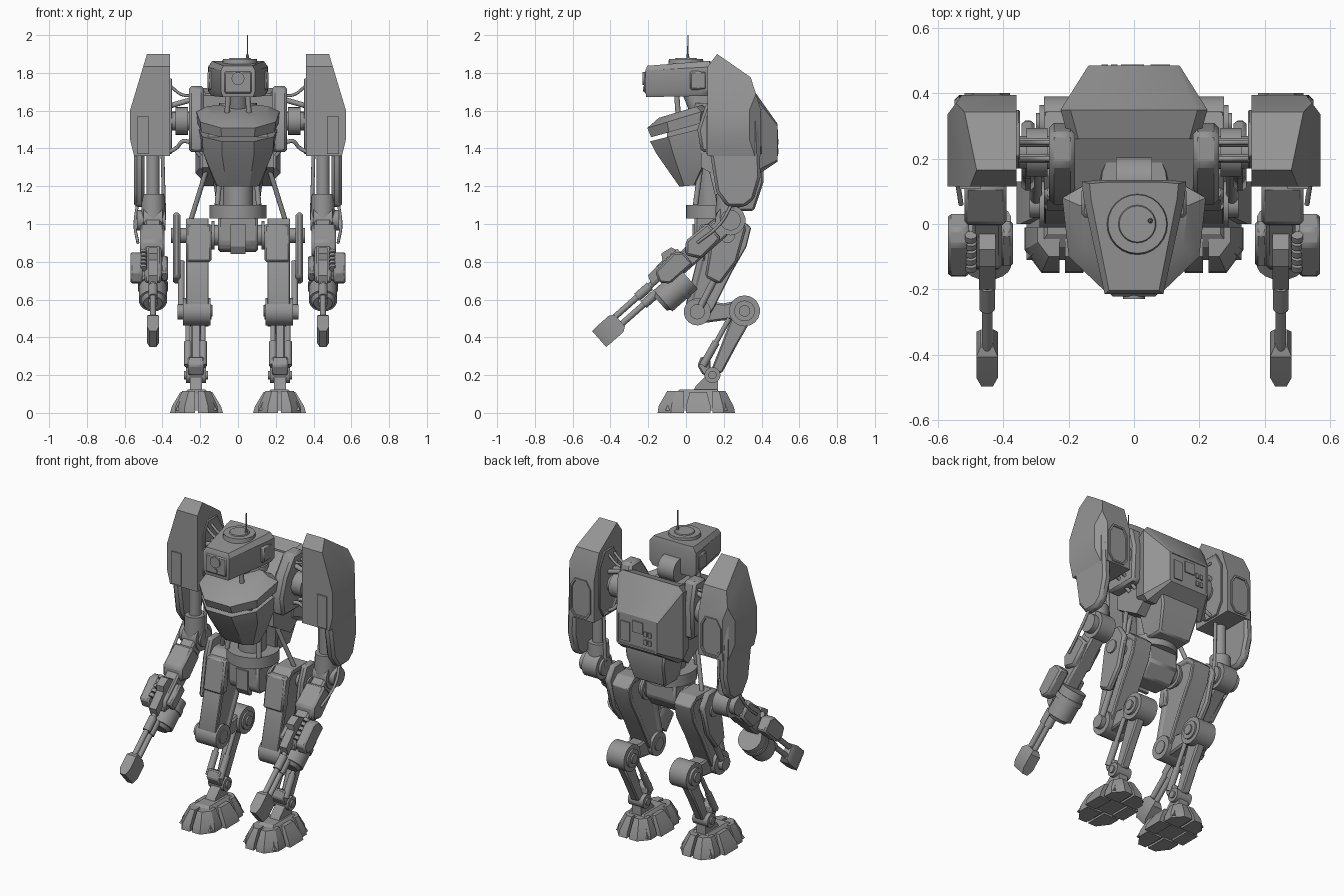
import bpy, bmesh, math
from mathutils import Vector

if "Cube" in bpy.data.objects:
    bpy.data.objects.remove(bpy.data.objects["Cube"])

grey = bpy.data.materials.new("armor_grey")
grey.use_nodes = True
grey.diffuse_color = (0.3, 0.3, 0.3, 1)
grey.node_tree.nodes["Principled BSDF"].inputs["Base Color"].default_value = (0.3, 0.3, 0.3, 1)


def finish(name, bm, sym=False, bevel=0, cuts=(), inset=None):
    """Trim by planes, sink panels, then turn the bmesh into an object."""
    for co, no in cuts:
        geom = bm.verts[:] + bm.edges[:] + bm.faces[:]
        res = bmesh.ops.bisect_plane(bm, geom=geom, plane_co=co, plane_no=no, clear_outer=True)
        edges = [e for e in res["geom_cut"] if isinstance(e, bmesh.types.BMEdge)]
        bmesh.ops.holes_fill(bm, edges=edges, sides=0)
    bmesh.ops.recalc_face_normals(bm, faces=bm.faces)
    if inset:
        rule, width, depth = inset
        faces = [f for f in bm.faces if rule(f.normal)]
        bmesh.ops.inset_individual(bm, faces=faces, thickness=width, depth=0)
        bmesh.ops.inset_individual(bm, faces=faces, thickness=abs(depth) * 0.5, depth=depth)
    me = bpy.data.meshes.new(name)
    bm.to_mesh(me)
    bm.free()
    me.materials.append(grey)
    ob = bpy.data.objects.new(name, me)
    bpy.context.collection.objects.link(ob)
    bpy.ops.object.select_all(action='DESELECT')
    ob.select_set(True)
    bpy.context.view_layer.objects.active = ob
    bpy.ops.object.shade_smooth_by_angle(angle=math.radians(30))
    if bevel:
        b = ob.modifiers.new("bevel", 'BEVEL')
        b.width, b.segments = bevel, 1
    if sym:
        ob.modifiers.new("mirror", 'MIRROR')


def loft(name, rings, **kw):
    bm = bmesh.new()
    vs = [[bm.verts.new(p) for p in r] for r in rings]
    n = len(vs[0])
    for a, b in zip(vs, vs[1:]):
        for i in range(n):
            bm.faces.new((a[i], a[(i + 1) % n], b[(i + 1) % n], b[i]))
    bm.faces.new(vs[0])
    bm.faces.new(vs[-1])
    finish(name, bm, **kw)


def rect(x0, x1, y0, y1, z):
    return [(x0, y0, z), (x1, y0, z), (x1, y1, z), (x0, y1, z)]


def box(name, x, y, z, **kw):
    loft(name, [rect(*x, *y, z[0]), rect(*x, *y, z[1])], **kw)


def side(name, pts, x0, x1, **kw):
    """Side (y, z) profile pushed along x."""
    loft(name, [[(x, y, z) for y, z in pts] for x in (x0, x1)], **kw)


def rod(name, p, q, r, r2=None, n=18, sym=True):
    p, q = Vector(p), Vector(q)
    bm = bmesh.new()
    bmesh.ops.create_cone(bm, cap_ends=True, segments=n, radius1=r,
                          radius2=r if r2 is None else r2, depth=(q - p).length)
    bm.transform((q - p).to_track_quat('Z', 'Y').to_matrix().to_4x4())
    bmesh.ops.translate(bm, verts=bm.verts, vec=(p + q) / 2)
    finish(name, bm, sym)


def axle(name, x0, x1, y, z, r, **kw):
    rod(name, (x0, y, z), (x1, y, z), r, **kw)


def cable(name, pts, r=0.008):
    for s, tag in ((1, "left"), (-1, "right")):
        cu = bpy.data.curves.new(name, 'CURVE')
        cu.dimensions, cu.bevel_depth, cu.bevel_resolution, cu.resolution_u = '3D', r, 2, 6
        sp = cu.splines.new('BEZIER')
        sp.bezier_points.add(len(pts) - 1)
        for bp, (x, y, z) in zip(sp.bezier_points, pts):
            bp.co = (s * x, y, z)
            bp.handle_left_type = bp.handle_right_type = 'AUTO'
        cu.materials.append(grey)
        bpy.context.collection.objects.link(bpy.data.objects.new(f"{tag}_{name}", cu))


def outline(half, z, tilt=0.0, sx=1, sy=1):
    """Symmetric plan outline from its +x half, optionally tilted up to the rear."""
    full = [(x * sx, y * sy) for x, y in half]
    full += [(-x, y) for x, y in reversed(full)]
    return [(x, y, z + tilt * (y + .2)) for x, y in full]


# Head
head = [(.09, -.215), (.155, .08), (.16, .13), (.1, .135)]
loft("head_shell", [outline(head, 1.672, .02, .88, .98), outline(head, 1.7, .02),
                    outline(head, 1.815, .05), outline(head, 1.838, .08, .85, .95)])
rod("head_hatch", (.01, .0, 1.84), (.01, .0, 1.874), .095, .09, 24, False)
rod("hatch_cap", (.01, .0, 1.87), (.01, .0, 1.88), .06, .055, 24, False)
rod("antenna", (.05, .01, 1.85), (.05, .01, 2.0), .004, .003, 8, False)
rod("antenna_base", (.05, .01, 1.87), (.05, .01, 1.9), .009, .006, 8, False)
box("face_plate", (-.075, .075), (-.222, -.2), (1.69, 1.81), bevel=.01)
rod("eye_lens", (0, -.23, 1.77), (0, -.21, 1.77), .034, n=20, sym=False)
rod("lower_lens", (0, -.228, 1.715), (0, -.21, 1.715), .014, n=12, sym=False)
box("ear_box", (.12, .161), (.02, .11), (1.71, 1.81), sym=True, bevel=.01)
axle("neck_drum", -.055, .055, .13, 1.7, .075, sym=False)
rod("neck", (0, .1, 1.55), (0, .03, 1.7), .06, .05, sym=False)
rod("neck_piston", (.06, -.04, 1.56), (.05, -.05, 1.7), .014)

# Chest
chest = [(.09, -.205), (.2, -.1), (.22, .08), (.15, .12)]
loft("chest_collar", [outline(chest, 1.455, .28, .97, .9), outline(chest, 1.51, .3),
                      outline(chest, 1.545, .3, .75, .7)])
hull = [(.06, -.035), (.11, -.01), (.12, .04), (.08, .05)]
loft("chest_hull", [outline(hull, 1.185, .08), outline([(.085, -.155), (.185, -.07), (.19, .13), (.13, .14)], 1.365, .1),
                    outline(chest, 1.435, .25, .95, .93)])
box("chest_gap", (-.16, .16), (-.1, .12), (1.4, 1.55))
rod("torso_collar", (0, .135, 1.5), (0, .135, 1.64), .12, .1, 24, False)

# Torso core, shoulder frames and rear pack
side("torso_core", [(.08, 1.3), (.08, 1.58), (.26, 1.68), (.36, 1.6), (.36, 1.3), (.25, 1.2)], -.19, .19)
side("shoulder_frame", [(.08, 1.38), (.06, 1.5), (.1, 1.62), (.18, 1.73), (.28, 1.73), (.31, 1.6), (.3, 1.38)],
     .18, .26, sym=True, bevel=.015)


def pack_ring(w, c, z0, z1, y):
    return [(-w, y, z0 + c), (-w, y, z1 - c), (c - w, y, z1), (w - c, y, z1),
            (w, y, z1 - c), (w, y, z0 + c), (w - c, y, z0), (c - w, y, z0)]


loft("rear_pack", [pack_ring(.2, .03, 1.27, 1.69, .26), pack_ring(.225, .03, 1.24, 1.72, .35),
                   pack_ring(.14, .01, 1.33, 1.53, .485)],
     inset=(lambda n: n.y > .9, .012, -.004))
box("pack_screen", (-.04, .03), (.478, .488), (1.43, 1.5))
for i in range(4):
    box("pack_button", (-.1 + i % 2 * .03, -.08 + i % 2 * .03), (.478, .489),
        (1.37 + i // 2 * .05, 1.4 + i // 2 * .05))
box("pack_switch_panel", (.05, .11), (.478, .488), (1.36, 1.48))
loft("lower_pack", [rect(-.11, .11, .22, .36, 1.07), rect(-.13, .13, .2, .41, 1.22),
                    rect(-.14, .14, .18, .41, 1.3)], bevel=.01)

# Waist and pelvis
rod("waist_column", (0, .14, 1.05), (0, .14, 1.3), .08, sym=False)
rod("waist_ring", (0, .15, 1.03), (0, .15, 1.1), .15, n=28, sym=False)
rod("waist_piston", (.11, .05, 1.1), (.09, .08, 1.32), .014)
rod("waist_strut", (.25, .2, 1.02), (.15, .12, 1.34), .013)
side("pelvis", [(.07, .86), (.045, .9), (.045, 1.04), (.26, 1.04), (.26, .93), (.2, .85)], -.105, .105, bevel=.012)
side("pelvis_keel", [(.035, .88), (.035, 1.0), (.08, 1.0), (.08, .84), (.06, .84)], -.04, .04)
axle("hip_axle", .08, .2, .18, .94, .055)
axle("hip_flange", .125, .14, .18, .94, .075)

# Shoulder pods
pod = [(.36, 1.36), (.55, 1.36), (.572, 1.45), (.572, 1.6), (.482, 1.9), (.36, 1.9)]
loft("shoulder_pod", [[(x, y, z) for x, z in pod] for y in (.115, .395)], sym=True,
     cuts=[((0, .165, 1.9), (0, .57, .82)), ((0, .34, 1.785), (0, .955, .3)),
           ((0, .165, 1.9), (0, -.8, .6)), ((.572, .335, 1.5), (.8, .6, 0))])
side("pod_inner_panel", [(.17, 1.44), (.17, 1.7), (.21, 1.77), (.3, 1.77), (.35, 1.68), (.35, 1.44), (.31, 1.37),
                         (.21, 1.37)], .35, .365, sym=True, bevel=.006, inset=(lambda n: n.x < -.9, .012, -.006))
loft("pod_rear_panel", [[(x, y, z) for x, z in ((.38, 1.41), (.38, 1.56), (.41, 1.61), (.49, 1.61), (.52, 1.56),
                                                (.52, 1.41), (.49, 1.37), (.41, 1.37))] for y in (.385, .402)],
     sym=True, inset=(lambda n: n.y > .9, .012, -.006))
side("pod_outer_shell", [(.15, 1.6), (.3, 1.68), (.38, 1.58), (.395, 1.25), (.36, 1.13), (.31, 1.09),
                         (.22, 1.09), (.16, 1.17), (.13, 1.36)], .495, .55, sym=True, bevel=.015)
box("pod_front_plate", (.47, .535), (.107, .12), (1.37, 1.57), sym=True)
axle("shoulder_joint", .25, .37, .22, 1.545, .05)
axle("shoulder_disc", .265, .33, .22, 1.545, .075)
for y in (.2, .25):
    rod("shoulder_piston", (.24, y, 1.66), (.38, y, 1.62), .014)
    cable("shoulder_cable", [(.2, y, 1.7), (.28, y, 1.68), (.37, y, 1.74)])
    cable("lower_cable", [(.2, y, 1.36), (.28, y - .02, 1.44), (.33, y, 1.4), (.37, y, 1.38)], .011)

# Upper arm and elbow
rod("upper_arm", (.45, .22, 1.08), (.45, .22, 1.4), .035)
rod("upper_arm_sleeve", (.45, .22, 1.0), (.45, .22, 1.16), .066, .06)
rod("arm_piston", (.39, .24, 1.02), (.4, .24, 1.38), .01)
axle("elbow", .4, .5, .235, 1.02, .08)
axle("elbow_cap", .385, .535, .235, 1.02, .055)
cable("elbow_cable", [(.53, .25, 1.12), (.545, .18, 1.0), (.53, .06, .9)])


# Forearm gun: t runs from elbow to muzzle, u is across it
def gun(t, u, x=None):
    y, z = .235 - .749 * t - .663 * u, 1.02 - .663 * t + .749 * u
    return (y, z) if x is None else (x, y, z)


def gun_plate(name, pts, x0, x1, **kw):
    side(name, [gun(t, u) for t, u in pts], x0, x1, sym=True, **kw)


def gun_rod(name, t0, t1, u, r, x=.45, r2=None):
    rod(name, gun(t0, u, x), gun(t1, u, x), r, r2)


gun_plate("forearm", [(.02, -.05), (.02, .05), (.14, .06), (.32, .05), (.45, .05), (.5, 0), (.42, -.05)],
          .405, .495, bevel=.01)
gun_plate("forearm_guard", [(.1, -.04), (.1, .07), (.25, .075), (.3, .02), (.25, -.05)], .39, .52, bevel=.012)
gun_plate("receiver", [(.3, .03), (.33, .1), (.39, .11), (.41, .08), (.52, .07), (.54, .02)], .425, .475)
gun_plate("ammo_box", [(.3, -.04), (.3, .04), (.34, .07), (.48, .06), (.5, .0), (.46, -.04)], .505, .57, bevel=.01)
gun_plate("inner_box", [(.32, -.03), (.32, .04), (.46, .04), (.46, -.03)], .37, .41, bevel=.01)
gun_rod("drum", .37, .55, -.083, .075)
gun_rod("drum_band", .42, .45, -.083, .081)
gun_rod("drum_nose", .55, .57, -.083, .065, r2=.05)
for u in (.022, -.03):
    gun_rod("barrel", .45, .83, u, .016)
    gun_rod("barrel_sleeve", .55, .64, u, .024)
for i in range(5):
    gun_rod("feed_link", .31 + i * .03, .33 + i * .03, .055, .018, .5)
loft("muzzle", [[gun(t, u, x) for u, x in ((-a, .45 - w), (a - .02, .45 - w), (a - .02, .45 + w), (-a, .45 + w))]
                for t, a, w in ((.79, .05, .02), (.815, .068, .033), (.9, .068, .033), (.937, .066, .018))],
     sym=True)

# Thighs
thigh = [(.1, .99), (.15, 1.03), (.29, 1.03), (.345, .98), (.32, .88), (.24, .74), (.15, .56), (.1, .48),
         (.02, .5), (.0, .58), (.05, .78)]
side("thigh", thigh, .155, .275, sym=True, bevel=.012, inset=(lambda n: abs(n.x) > .9, .03, -.008))
side("thigh_front_plate", [(.04, .8), (.075, 1.0), (.12, 1.0), (.1, .8)], .14, .275, sym=True, bevel=.01)
side("thigh_outer_plate", [(.14, .96), (.18, 1.06), (.27, 1.06), (.32, .98), (.27, .8), (.18, .68), (.1, .72)],
     .305, .345, sym=True, bevel=.012)
axle("thigh_outer_axle", .27, .355, .22, .94, .04)
rod("thigh_piston", (.3, .2, .8), (.3, .07, .55), .018)

# Knees
axle("front_knee", .145, .29, .06, .535, .072)
axle("front_knee_cap", .14, .32, .06, .535, .04)
side("knee_link", [(.05, .47), (.05, .6), (.2, .58), (.3, .6), (.32, .5), (.2, .49)], .17, .26, sym=True, bevel=.01)
axle("rear_knee", .155, .275, .31, .54, .082)
axle("rear_knee_rim", .145, .29, .31, .54, .055)
axle("rear_knee_cap", .135, .3, .31, .54, .03)

# Shins
side("shin", [(.25, .53), (.35, .5), (.27, .36), (.19, .21), (.13, .22), (.19, .37)], .195, .25, sym=True, bevel=.008)
for x in (.185, .265):
    rod("shin_piston", (x, .23, .5), (x, .09, .25), .013)
    rod("shin_sleeve", (x, .16, .375), (x, .09, .25), .02)
side("ankle_guard", [(.06, .25), (.08, .3), (.13, .28), (.13, .2), (.09, .2)], .18, .265, sym=True, bevel=.008)
axle("ankle", .17, .275, .14, .2, .042)
axle("ankle_cap", .16, .285, .14, .2, .022)
side("ankle_fork", [(.11, .2), (.17, .2), (.17, .1), (.03, .1), (.05, .14)], .19, .255, sym=True)

# Feet: a core block with sloped toes whose outer corners are chopped
loft("foot_core", [rect(.11, .33, -.11, .22, .012), rect(.15, .29, -.07, .19, .1),
                   rect(.175, .265, -.03, .16, .125)], sym=True)


def toe(name, s, tip, root, top):
    """One toe: s is the side of the foot, tip and root its ends along y."""
    def ring(wide, end, z):
        return [(.22 + s * x, y, z) for x, y in ((.008, root), (.008, end), (wide * .55, end),
                                                 (wide, end + (root - end) * .5), (wide, root))]
    loft(name, [ring(.115, tip, 0), ring(.112, tip * .97, .035), ring(.075, top, .115)], sym=True)


for s in (-1, 1):
    toe("front_toe", s, -.15, -.01, -.1)
    toe("heel_toe", s, .26, .14, .21)
    a, b, c = .22 + s * .14, .22 + s * .085, .22 + s * .06
    loft("side_toe", [rect(a, c, .0, .13, 0), rect(a - s * .01, c, .0, .13, .035),
                      rect(b, c, .02, .11, .11)], sym=True)
